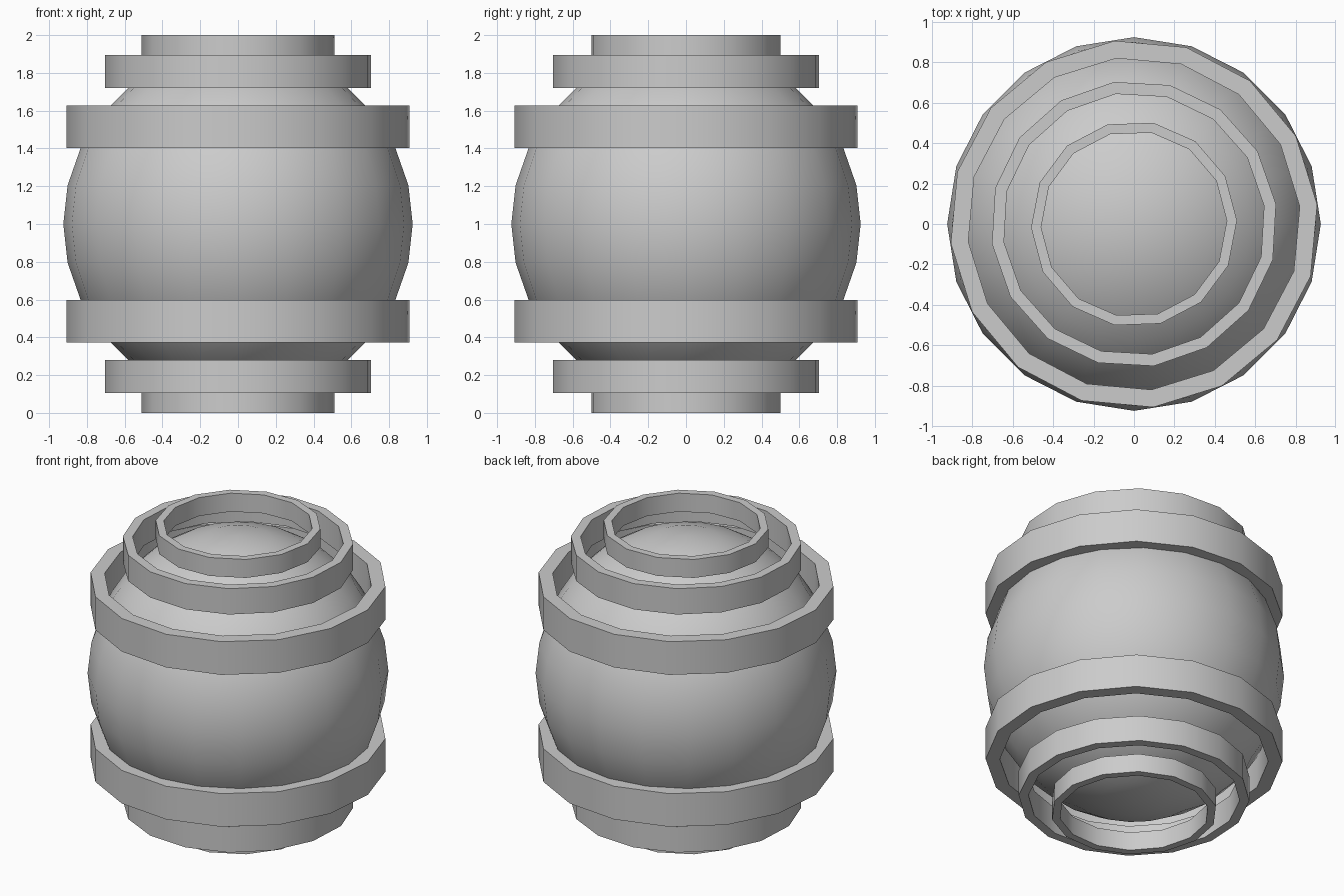
import bpy, bmesh, math

if "Cube" in bpy.data.objects:
    bpy.data.objects.remove(bpy.data.objects["Cube"])


def finish(bm, name):
    bmesh.ops.recalc_face_normals(bm, faces=bm.faces[:])
    mesh = bpy.data.meshes.new(name)
    bm.to_mesh(mesh)
    bm.free()
    obj = bpy.data.objects.new(name, mesh)
    bpy.context.collection.objects.link(obj)
    bpy.ops.object.select_all(action='DESELECT')
    obj.select_set(True)
    bpy.context.view_layer.objects.active = obj
    bpy.ops.object.shade_smooth_by_angle(angle=math.radians(32))
    return obj


def band(name, r_in, r_out, z0, z1, sides, phase):
    # Hollow square-section ring with a few flat sides
    bm = bmesh.new()
    section = [(r_in, z0), (r_out, z0), (r_out, z1), (r_in, z1)]
    loops = []
    for i in range(sides):
        a = math.radians(phase) + 2 * math.pi * i / sides
        loops.append([bm.verts.new((r * math.cos(a), r * math.sin(a), z))
                      for r, z in section])
    for i in range(sides):
        p, q = loops[i], loops[(i + 1) % sides]
        for k in range(4):
            m = (k + 1) % 4
            bm.faces.new((p[k], q[k], q[m], p[m]))
    return finish(bm, name)


# Round body
bm = bmesh.new()
bmesh.ops.create_uvsphere(bm, u_segments=20, v_segments=14, radius=0.925)
bmesh.ops.translate(bm, verts=bm.verts[:], vec=(0, 0, 1))
finish(bm, "round_body")

# Bands, mirrored about the middle height z = 1
bands = [("rim", 0.46, 0.51, 1.875, 2.0, 14, 2),
         ("middle_band", 0.65, 0.71, 1.72, 1.895, 16, 8),
         ("wide_band", 0.825, 0.912, 1.403, 1.628, 16, 6)]
for name, r_in, r_out, z0, z1, sides, phase in bands:
    band("upper_" + name, r_in, r_out, z0, z1, sides, phase)
    band("lower_" + name, r_in, r_out, 2 - z1, 2 - z0, sides, phase)
